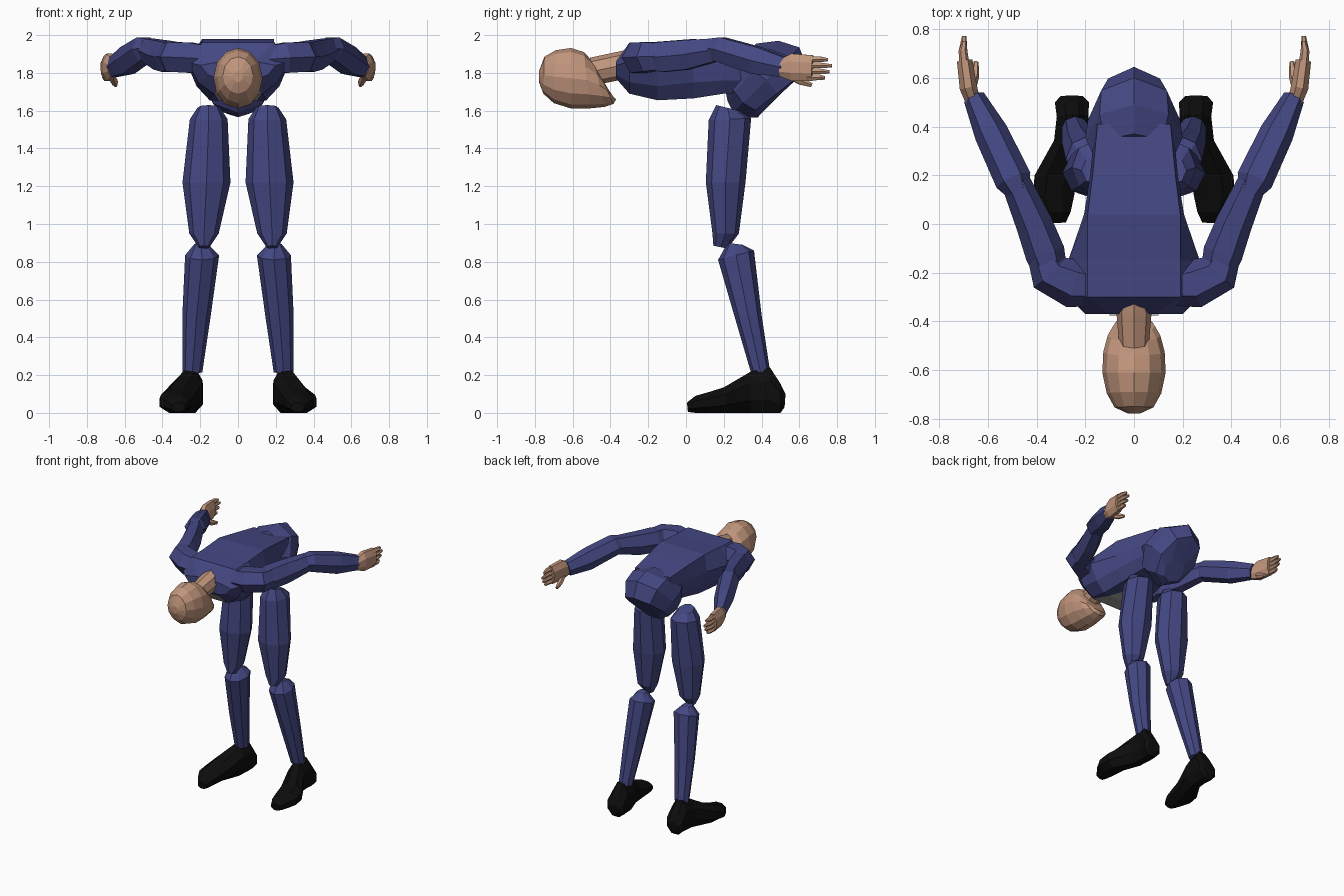
import bpy, bmesh, math
from mathutils import Vector


def material(name, color):
    m = bpy.data.materials.new(name)
    m.diffuse_color = (*color, 1)
    return m


BLUE = material("suit_blue", (0.058, 0.064, 0.225))
SKIN = material("skin", (0.53, 0.30, 0.20))
BLACK = material("shoe_black", (0.004, 0.004, 0.004))
GREY = material("shirt_grey", (0.40, 0.42, 0.38))


def skin(name, rings, mat, closed=True):
    """Bridge equal-length rings of points into one flat-faced mesh."""
    bm = bmesh.new()
    rows = [[bm.verts.new(p) for p in r] for r in rings]
    n = len(rows[0])
    for r, s in zip(rows, rows[1:]):
        for i in range(n if closed else n - 1):
            j = (i + 1) % n
            bm.faces.new((r[i], r[j], s[j], s[i]))
    if closed:
        bm.faces.new(rows[0])
        bm.faces.new(rows[-1])
    bmesh.ops.recalc_face_normals(bm, faces=bm.faces)
    me = bpy.data.meshes.new(name)
    bm.to_mesh(me)
    bm.free()
    me.materials.append(mat)
    ob = bpy.data.objects.new(name, me)
    bpy.context.collection.objects.link(ob)
    return ob


def ring(c, u, v, n, flat):
    """Polygon ring; flat turns it so that sides, not corners, face u and v."""
    off, k = (math.pi / n, 1 / math.cos(math.pi / n)) if flat else (0, 1)
    return [c + k * (u * math.cos(2 * math.pi * i / n + off)
                     + v * math.sin(2 * math.pi * i / n + off)) for i in range(n)]


def profile(name, rows, mat, n=8, side=1, flat=False):
    """Rows: (y, z) of one edge, (y, z) of the opposite edge, centre x, half width."""
    rings = []
    for y0, z0, y1, z1, x, hw in rows:
        a, b = Vector((side * x, y0, z0)), Vector((side * x, y1, z1))
        rings.append(ring((a + b) / 2, Vector((hw, 0, 0)), (a - b) / 2, n, flat))
    return skin(name, rings, mat)


def limb(name, rows, mat, n=6, side=1, flat=False):
    """Rows: centre x, y, z, half width across the path, half height."""
    cs = [Vector(r[:3]) for r in rows]
    rings = []
    for i, r in enumerate(rows):
        d = cs[min(i + 1, len(cs) - 1)] - cs[max(i - 1, 0)]
        u = Vector((d.y, -d.x, 0)).normalized()
        v = u.cross(d).normalized()
        pts = ring(cs[i], u * r[3], v * r[4], n, flat)
        rings.append([Vector((side * p.x, p.y, p.z)) for p in pts])
    return skin(name, rings, mat)


# Jacket: half sections from back to belly at each y, mirrored
def section(y, half):
    return [Vector((x, y, z)) for x, z in half] + \
           [Vector((-x, y, z)) for x, z in reversed(half)]


skin("jacket", [
    section(-0.37, [(0.09, 1.86), (0.20, 1.84), (0.16, 1.79), (0.10, 1.77)]),
    section(-0.30, [(0.19, 1.96), (0.27, 1.86), (0.21, 1.75), (0.13, 1.69)]),
    section(-0.15, [(0.19, 1.965), (0.27, 1.85), (0.22, 1.73), (0.15, 1.655)]),
    section(0.04, [(0.19, 1.98), (0.205, 1.85), (0.19, 1.75), (0.14, 1.665)]),
    section(0.20, [(0.17, 1.96), (0.18, 1.85), (0.17, 1.76), (0.12, 1.69)]),
    section(0.41, [(0.15, 1.93), (0.16, 1.85), (0.14, 1.76), (0.10, 1.70)]),
], BLUE)

# Shirt front: thin V-shaped strip on the chest
skin("shirt_front", [[Vector((-w, y, z)), Vector((w, y, z))] for y, z, w in [
    (-0.375, 1.766, 0.10), (-0.304, 1.685, 0.125), (-0.15, 1.65, 0.10),
    (0.04, 1.66, 0.015)]], GREY, closed=False)

# Pelvis
profile("pelvis", [
    (0.37, 1.955, 0.21, 1.70, 0, 0.17),
    (0.49, 1.97, 0.22, 1.65, 0, 0.20),
    (0.60, 1.935, 0.25, 1.59, 0, 0.19),
    (0.645, 1.82, 0.32, 1.565, 0, 0.15),
    (0.50, 1.69, 0.38, 1.565, 0, 0.08)], BLUE)

# Neck and head
profile("neck", [
    (-0.30, 1.925, -0.33, 1.78, 0, 0.05),
    (-0.37, 1.91, -0.36, 1.76, 0, 0.072),
    (-0.51, 1.88, -0.46, 1.74, 0, 0.062)], SKIN)
profile("head", [
    (-0.778, 1.81, -0.778, 1.75, 0, 0.025),
    (-0.75, 1.885, -0.755, 1.69, 0, 0.08),
    (-0.69, 1.92, -0.70, 1.64, 0, 0.112),
    (-0.61, 1.932, -0.61, 1.612, 0, 0.13),
    (-0.54, 1.91, -0.51, 1.612, 0, 0.126),
    (-0.485, 1.85, -0.43, 1.62, 0, 0.108),
    (-0.45, 1.78, -0.385, 1.635, 0, 0.085),
    (-0.40, 1.69, -0.37, 1.66, 0, 0.04)], SKIN, n=12)

for side, tag in ((1, "left"), (-1, "right")):
    # Legs
    profile("thigh_" + tag, [
        (0.16, 1.63, 0.28, 1.60, 0.155, 0.06),
        (0.12, 1.55, 0.345, 1.56, 0.155, 0.10),
        (0.105, 1.22, 0.315, 1.22, 0.167, 0.127),
        (0.14, 0.95, 0.28, 0.95, 0.18, 0.078),
        (0.145, 0.885, 0.22, 0.87, 0.18, 0.03)], BLUE, side=side)
    profile("shin_" + tag, [
        (0.22, 0.90, 0.30, 0.89, 0.195, 0.035),
        (0.17, 0.81, 0.36, 0.86, 0.19, 0.09),
        (0.26, 0.50, 0.40, 0.52, 0.22, 0.075),
        (0.345, 0.21, 0.445, 0.22, 0.242, 0.053)], BLUE, side=side)
    # Shoes, turned outwards
    profile("shoe_" + tag, [
        (0.527, 0.10, 0.522, 0.03, 0.255, 0.045),
        (0.50, 0.155, 0.50, 0.0, 0.255, 0.07),
        (0.445, 0.24, 0.44, 0.0, 0.252, 0.065),
        (0.345, 0.22, 0.34, 0.0, 0.26, 0.068),
        (0.20, 0.135, 0.20, 0.0, 0.32, 0.088),
        (0.12, 0.11, 0.12, 0.0, 0.33, 0.085),
        (0.05, 0.09, 0.05, 0.0, 0.32, 0.06),
        (0.005, 0.055, 0.01, 0.005, 0.315, 0.035)], BLACK, side=side, flat=True)
    # Arms, swept back
    limb("shoulder_" + tag, [
        (0.12, -0.26, 1.87, 0.075, 0.075),
        (0.25, -0.245, 1.88, 0.10, 0.092),
        (0.345, -0.20, 1.885, 0.09, 0.09),
        (0.385, -0.10, 1.89, 0.06, 0.075)], BLUE, side=side)
    limb("upper_arm_" + tag, [
        (0.335, -0.22, 1.885, 0.065, 0.075),
        (0.365, -0.12, 1.885, 0.082, 0.092),
        (0.41, 0.0, 1.895, 0.075, 0.09),
        (0.487, 0.175, 1.925, 0.06, 0.068)], BLUE, side=side)
    limb("forearm_" + tag, [
        (0.475, 0.13, 1.93, 0.05, 0.06),
        (0.495, 0.18, 1.925, 0.076, 0.075),
        (0.587, 0.375, 1.865, 0.07, 0.083),
        (0.657, 0.52, 1.83, 0.045, 0.06)], BLUE, side=side)
    # Hands: palm, four stacked fingers and a thumb
    limb("palm_" + tag, [
        (0.66, 0.50, 1.825, 0.03, 0.045),
        (0.68, 0.56, 1.83, 0.036, 0.072),
        (0.695, 0.67, 1.825, 0.032, 0.068)], SKIN, side=side, flat=True, n=8)
    for i, tip in enumerate((0.735, 0.76, 0.772, 0.75)):
        z = 1.776 + 0.032 * i
        limb(f"finger_{i + 1}_{tag}", [
            (0.695, 0.64, z, 0.022, 0.018),
            (0.702, 0.71, z, 0.018, 0.017),
            (0.697, tip, z - 0.003, 0.009, 0.010)], SKIN, side=side)
    limb("thumb_" + tag, [
        (0.672, 0.55, 1.79, 0.022, 0.025),
        (0.655, 0.61, 1.755, 0.020, 0.022),
        (0.648, 0.665, 1.735, 0.010, 0.012)], SKIN, side=side)
